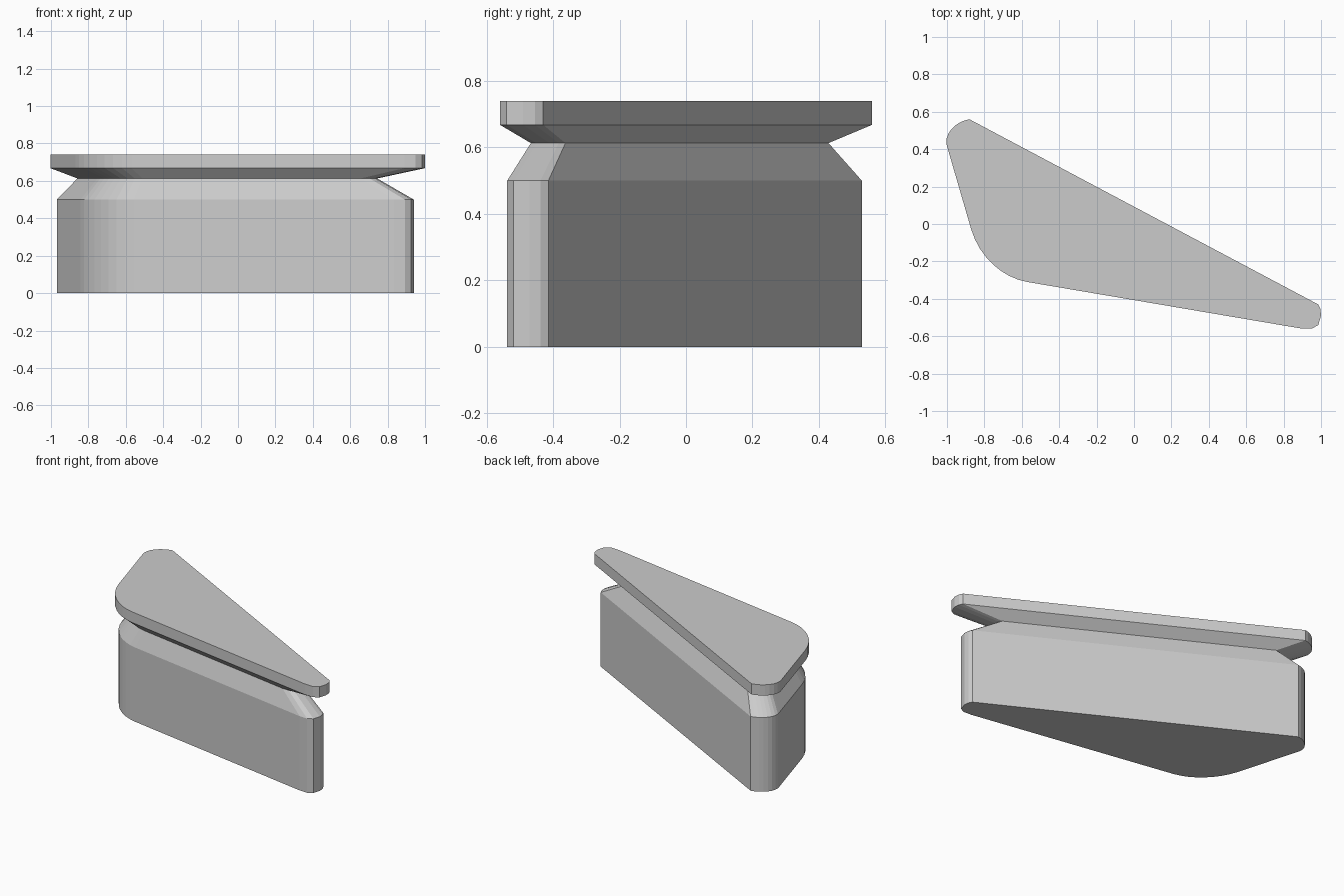
import bpy
import bmesh
from mathutils import Vector
from mathutils.geometry import interpolate_bezier

if "Cube" in bpy.data.objects:
    bpy.data.objects.remove(bpy.data.objects["Cube"], do_unlink=True)

grey = bpy.data.materials.new("plain grey")
grey.use_nodes = True
colour = (0.6, 0.6, 0.6, 1)
grey.diffuse_color = colour
grey.node_tree.nodes["Principled BSDF"].inputs["Base Color"].default_value = colour

# Outline of the top, counter-clockwise: two curved corners and one small faceted tip
CENTRE = Vector((-0.28, -0.095))


def corner(*handles, steps=9):
    return [p.xy for p in interpolate_bezier(*[Vector(h) for h in handles], steps)]


back_corner = corner((-0.88, 0.56), (-0.95, 0.55), (-1.03, 0.48), (-0.995, 0.40))
front_corner = corner((-0.87, -0.03), (-0.826, -0.175), (-0.706, -0.287), (-0.57, -0.31))
tip = [Vector(p) for p in ((0.89, -0.558), (0.95, -0.56), (0.985, -0.54),
                           (1, -0.49), (0.997, -0.455), (0.985, -0.43))]
outline = back_corner + front_corner + tip


def loft(name, levels, cap):
    """Stack scaled copies of the outline; cap the ring with the given index."""
    bm = bmesh.new()
    rings = []
    for z, scale in levels:
        ring = [CENTRE + (p - CENTRE) * scale for p in outline]
        rings.append([bm.verts.new((p.x, p.y, z)) for p in ring])
    n = len(outline)
    for low, high in zip(rings, rings[1:]):
        for i in range(n):
            j = (i + 1) % n
            bm.faces.new((low[i], low[j], high[j], high[i]))
    bm.faces.new(rings[cap] if cap else rings[cap][::-1])
    mesh = bpy.data.meshes.new(name)
    bm.to_mesh(mesh)
    bm.free()
    mesh.materials.append(grey)
    obj = bpy.data.objects.new(name, mesh)
    bpy.context.collection.objects.link(obj)
    return obj


# Straight body narrowing to the neck, then the flared lid on top of it
NECK = (0.613, 0.8)
loft("body", [(0, 0.953), (0.5, 0.953), NECK], cap=0)
loft("lid", [NECK, (0.668, 1), (0.74, 1)], cap=-1)
